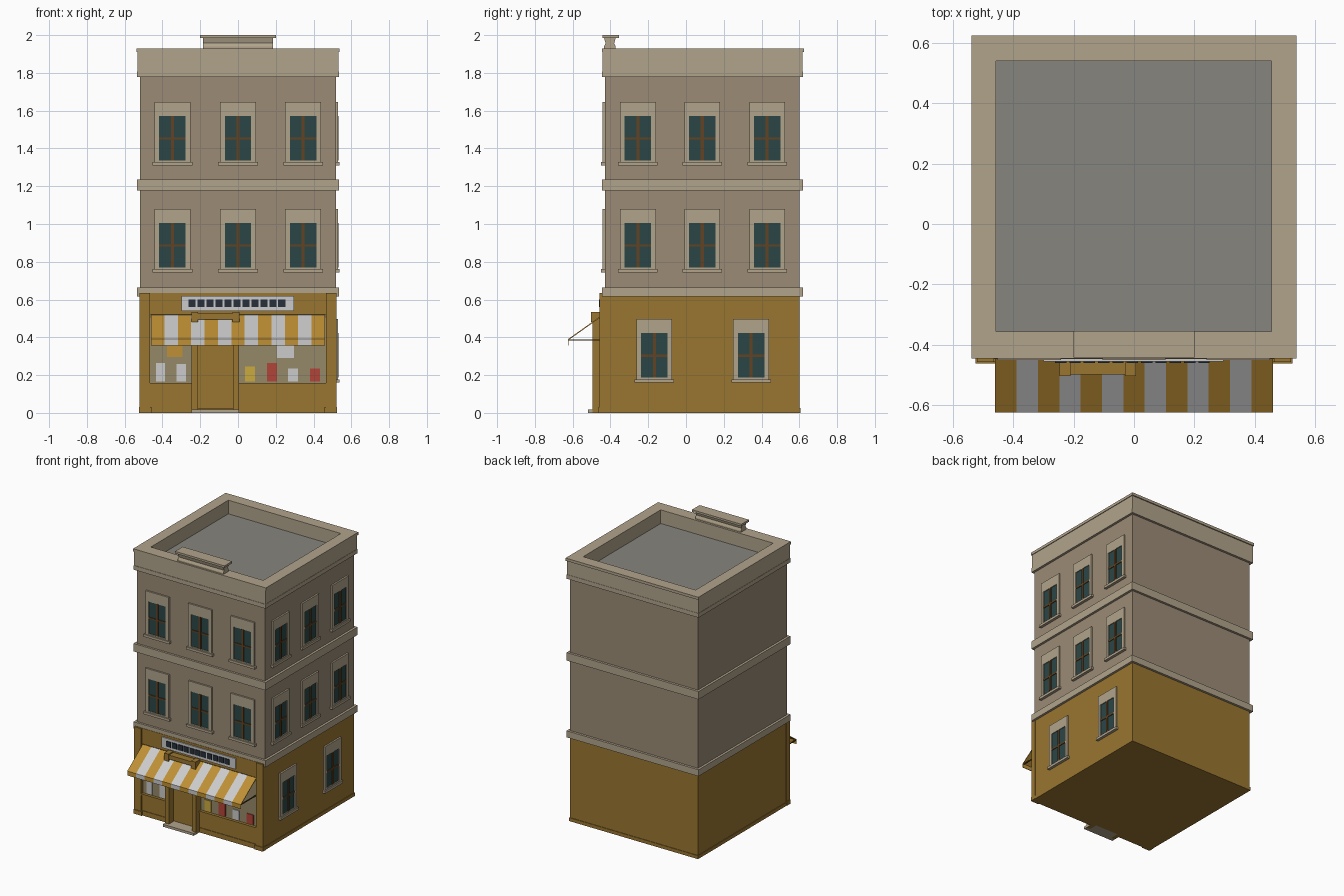
import bpy, bmesh

if "Cube" in bpy.data.objects:
    bpy.data.objects.remove(bpy.data.objects["Cube"])


def material(name, r, g, b):
    m = bpy.data.materials.new(name)
    m.diffuse_color = (r, g, b, 1)
    m.use_nodes = True
    m.node_tree.nodes["Principled BSDF"].inputs["Base Color"].default_value = m.diffuse_color
    return m


WALL = material("tan_wall", .33, .26, .18)
TRIM = material("pale_trim", .44, .37, .26)
OCHRE = material("ochre_paint", .32, .18, .03)
GOLD = material("awning_gold", .52, .28, .035)
WHITE = material("white", .66, .66, .64)
GLASS = material("dark_glass", .024, .062, .062)
WOOD = material("brown_wood", .12, .055, .016)
PANE = material("shop_pane", .30, .25, .14)
ROOF = material("roof_grey", .24, .235, .21)
RED = material("red", .45, .06, .04)
YELLOW = material("yellow", .6, .4, .05)
DARK = material("dark_tile", .02, .03, .04)


def finish(name, bm, mat):
    bmesh.ops.recalc_face_normals(bm, faces=bm.faces)
    me = bpy.data.meshes.new(name)
    bm.to_mesh(me)
    bm.free()
    me.materials.append(mat)
    ob = bpy.data.objects.new(name, me)
    bpy.context.collection.objects.link(ob)
    return ob


def boxes(name, mat, *items):
    """One object out of boxes given as (x0, x1, y0, y1, z0, z1)."""
    bm = bmesh.new()
    for x0, x1, y0, y1, z0, z1 in items:
        vs = bmesh.ops.create_cube(bm, size=1)["verts"]
        for v in vs:
            v.co.x = x0 if v.co.x < 0 else x1
            v.co.y = y0 if v.co.y < 0 else y1
            v.co.z = z0 if v.co.z < 0 else z1
    return finish(name, bm, mat)


def extrude_x(name, mat, profile, x0, x1):
    """Extrude a (y, z) profile along x."""
    bm = bmesh.new()
    a = [bm.verts.new((x0, y, z)) for y, z in profile]
    b = [bm.verts.new((x1, y, z)) for y, z in profile]
    bm.faces.new(a)
    bm.faces.new(b)
    n = len(a)
    for i in range(n):
        bm.faces.new((a[i], a[(i + 1) % n], b[(i + 1) % n], b[i]))
    return finish(name, bm, mat)


def ring(x0, x1, y0, y1, ix0, ix1, iy0, iy1, z0, z1):
    return [(x0, x1, y0, iy0, z0, z1), (x0, x1, iy1, y1, z0, z1),
            (x0, ix0, iy0, iy1, z0, z1), (ix1, x1, iy0, iy1, z0, z1)]


FRONT, RIGHT = -.43, .518

# Main block, plinth and roof
boxes("ground_floor", OCHRE, (-.518, RIGHT, FRONT, .602, 0, .63))
boxes("plinth", OCHRE, (-.522, .522, FRONT, .606, 0, .025))
boxes("upper_floors", WALL, (-.518, RIGHT, FRONT, .602, .63, 1.79))
boxes("roof_deck", ROOF, (-.47, .47, -.37, .55, 1.79, 1.83))

# Horizontal bands
for name, z0, z1 in (("lower_band", .615, .663), ("middle_band", 1.178, 1.236),
                     ("cornice_band", 1.777, 1.808)):
    boxes(name, TRIM, (-.535, .535, -.445, .619, z0, z1))

# Parapet walls and cap
boxes("parapet", TRIM, *ring(-.533, .533, -.442, .617, -.457, .455, -.357, .541, 1.808, 1.91))
boxes("parapet_cap", TRIM, *ring(-.538, .538, -.446, .625, -.457, .455, -.357, .541, 1.91, 1.93))

# Raised crest on the front of the parapet, with hollowed sides
extrude_x("roof_crest", TRIM,
          [(-.434, 1.93), (-.372, 1.93), (-.372, 1.94), (-.38, 1.957), (-.372, 1.985),
           (-.434, 1.985), (-.426, 1.957), (-.434, 1.94)], -.185, .185)
boxes("roof_crest_cap", TRIM, (-.2, .2, -.443, -.355, 1.985, 2.0))


# Sash windows; u runs along the wall, w stands out of it
def window(side, u, z):
    def place(u0, u1, w0, w1, z0, z1):
        if side == "front":
            return (u + u0, u + u1, FRONT - w1, FRONT - w0, z + z0, z + z1)
        return (RIGHT + w0, RIGHT + w1, u + u0, u + u1, z + z0, z + z1)

    boxes(side + "_window_surround", TRIM,
          place(-.095, .095, -.005, .012, .248, .322),
          place(-.095, -.07, -.005, .012, .0, .248),
          place(.07, .095, -.005, .012, .0, .248),
          place(-.07, .07, -.005, .012, .0, .012))
    boxes(side + "_window_sill", TRIM, place(-.105, .105, -.005, .02, -.015, .003))
    boxes(side + "_window_glass", GLASS, place(-.07, .07, -.005, .006, .012, .248))
    boxes(side + "_window_bars", WOOD,
          place(-.008, .008, 0, .013, .012, .248),
          place(-.07, .07, 0, .011, .122, .134))


for z in (.758, 1.325):
    for u in (-.347, 0, .345):
        window("front", u, z)
    for u in (-.255, .086, .43):
        window("right", u, z)
for u in (-.168, .345):
    window("right", u, .175)

# Shop front: corner pilasters, fascia, stall risers, mullions
for s in (-1, 1):
    a, b = sorted((s * .465, s * .521))
    boxes("corner_pilaster", OCHRE, (a, b, -.457, -.42, 0, .635))
    a, b = sorted((s * .458, s * .525))
    boxes("pilaster_base", OCHRE, (a, b, -.462, -.42, 0, .03))
boxes("shop_fascia", OCHRE, (-.465, .465, -.447, -.42, .52, .635))
for x0, x1 in ((-.465, -.245), (.005, .465)):
    boxes("stall_riser", OCHRE, (x0, x1, -.45, -.42, 0, .145),
          (x0, x1, -.457, -.42, .145, .158), (x0, x1, -.454, -.42, 0, .035))
    boxes("shop_window_pane", PANE, (x0, x1, -.436, -.42, .158, .52))

# Goods and notices in the shop windows
for x0, x1, z0, z1, m in ((-.434, -.386, .165, .265, WHITE), (-.325, -.275, .165, .26, WHITE),
                          (-.375, -.295, .295, .36, GOLD), (.037, .09, .165, .245, YELLOW),
                          (.153, .206, .165, .265, RED), (.265, .317, .165, .235, WHITE),
                          (.38, .433, .165, .235, RED), (.206, .296, .29, .36, WHITE)):
    boxes("window_display", m, (x0, x1, -.442, -.43, z0, z1))

# Doorway with posts, lintel and step
boxes("door", OCHRE, (-.213, -.027, -.44, -.42, .02, .5))
for x0, x1 in ((-.245, -.213), (-.027, .005)):
    boxes("door_post", OCHRE, (x0, x1, -.495, -.42, .0, .53))
    boxes("door_post_cap", OCHRE, (x0 - .002, x1 + .002, -.503, -.42, .48, .533))
boxes("door_lintel", OCHRE, (-.213, -.027, -.498, -.42, .495, .525))
boxes("door_step", TRIM, (-.245, .005, -.52, -.42, 0, .018))

# Blank sign board with a row of plain dark tiles
boxes("sign_board", WHITE, (-.3, .297, -.455, -.44, .54, .618))
boxes("sign_tiles", DARK, *[(-.262 + i * .0475, -.224 + i * .0475, -.46, -.45, .56, .6)
                            for i in range(11)])

# Striped awning with a hanging front edge and side struts
w = .92 / 13
for i in range(13):
    extrude_x("awning_stripe", WHITE if i % 2 else GOLD,
              [(-.445, .518), (-.625, .39), (-.625, .358), (-.621, .358), (-.621, .386),
               (-.445, .511)], -.46 + i * w, -.46 + (i + 1) * w)
for x in (-.457, .451):
    boxes("awning_strut", WOOD, (x, x + .006, -.622, -.44, .382, .389))
